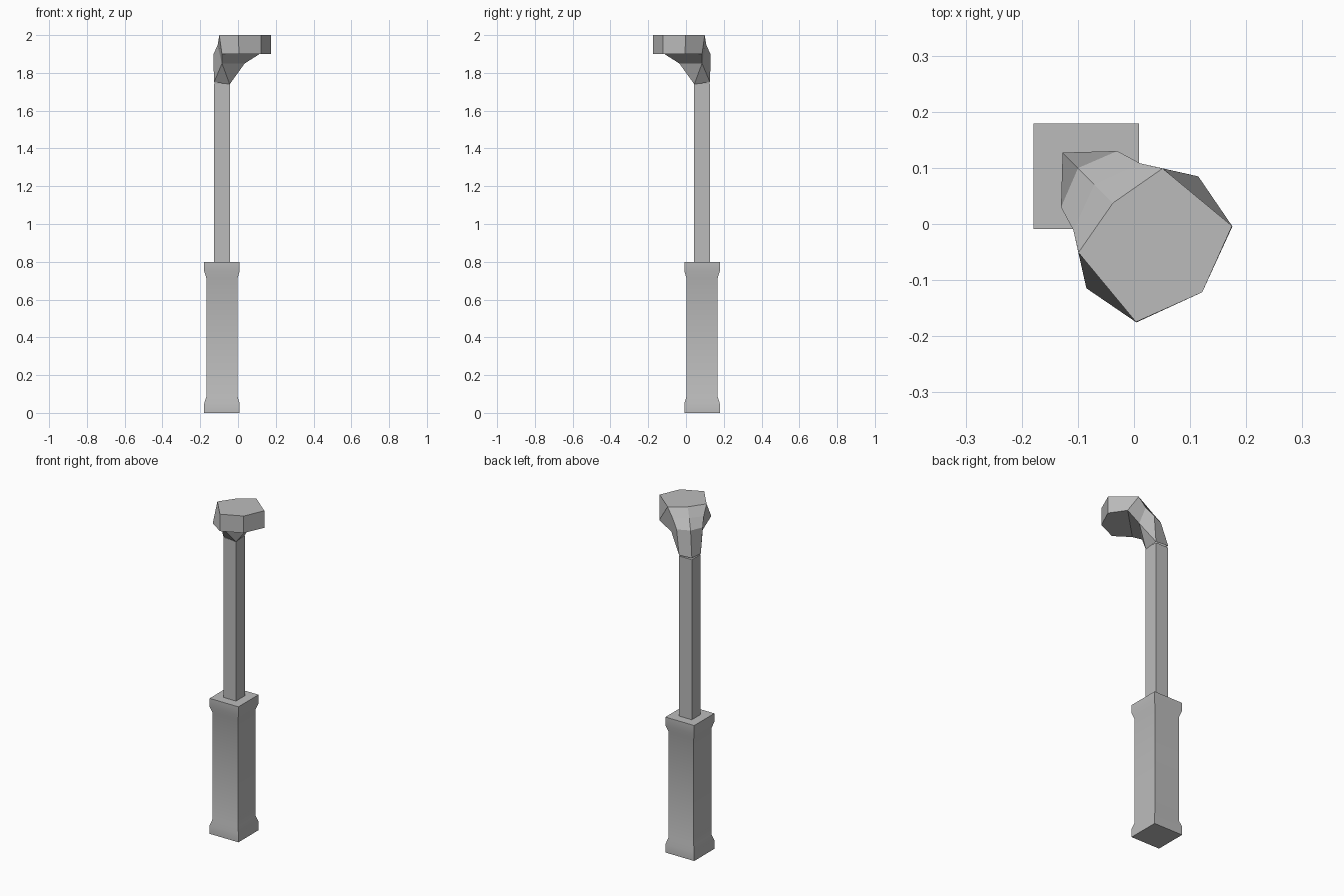
import bpy, bmesh, math

cube = bpy.data.objects.get("Cube")
if cube:
    bpy.data.objects.remove(cube, do_unlink=True)

metal = bpy.data.materials.new("plain_grey")
metal.use_nodes = True
GREY = (0.5, 0.5, 0.5, 1)
metal.diffuse_color = GREY
metal.node_tree.nodes["Principled BSDF"].inputs["Base Color"].default_value = GREY

AXIS = 0.085  # offset of the square bar from the centre


def make_object(name, bm):
    bmesh.ops.recalc_face_normals(bm, faces=bm.faces)
    mesh = bpy.data.meshes.new(name)
    bm.to_mesh(mesh)
    bm.free()
    mesh.materials.append(metal)
    obj = bpy.data.objects.new(name, mesh)
    bpy.context.collection.objects.link(obj)
    return obj


def square_bar(name, profile):
    """Loft square sections given as (half width, height), capped at both ends."""
    bm = bmesh.new()
    rings = []
    for half, z in profile:
        rings.append([bm.verts.new((-AXIS + sx * half, AXIS + sy * half, z))
                      for sx, sy in ((-1, -1), (1, -1), (1, 1), (-1, 1))])
    for low, high in zip(rings, rings[1:]):
        for i in range(4):
            j = (i + 1) % 4
            bm.faces.new((low[i], low[j], high[j], high[i]))
    bm.faces.new(rings[0])
    bm.faces.new(rings[-1])
    return make_object(name, bm)


# Grip with a flared collar at each end
WIDE, SLIM = 0.094, 0.083
lower = [(WIDE, 0), (WIDE, 0.05), (SLIM, 0.085)]
upper = [(half, 0.8 - z) for half, z in reversed(lower)]
grip = square_bar("grip", lower + upper)
bpy.ops.object.select_all(action="DESELECT")
bpy.context.view_layer.objects.active = grip
grip.select_set(True)
bpy.ops.object.shade_smooth_by_angle(angle=math.radians(30))

# Slim shaft
square_bar("shaft", [(0.0415, 0.79), (0.0415, 1.745)])

# Bent head: half of it, forward along local x, mirrored across local y
points = {
    "shaft_back": (-0.18, 0, 1.755), "shaft_side": (-0.121, 0.059, 1.75),
    "shaft_front": (-0.062, 0, 1.74),
    "elbow_back": (-0.141, 0, 1.9), "elbow_side": (-0.113, 0.071, 1.9),
    "bend_back": (-0.1, 0, 1.955), "bend_side": (-0.069, 0.084, 1.945),
    "throat": (-0.035, 0.085, 1.85), "throat_mid": (-0.035, 0, 1.85),
    "cap_back": (-0.053, 0, 2), "cap_side": (-0.034, 0.106, 2),
    "cap_front": (0.126, 0.121, 2), "cap_tip": (0.172, 0, 2),
    "base_side": (0.021, 0.141, 1.9), "base_mid": (0.021, 0, 1.9),
    "base_front": (0.127, 0.121, 1.9), "base_tip": (0.172, 0, 1.9),
}
faces = (
    "shaft_back shaft_side elbow_side elbow_back",
    "elbow_back elbow_side bend_side bend_back",
    "bend_back bend_side cap_side cap_back",
    "shaft_side throat elbow_side",
    "shaft_side shaft_front throat",
    "shaft_front throat_mid throat",
    "elbow_side throat bend_side",
    "bend_side throat base_side cap_side",
    "throat throat_mid base_mid base_side",
    "cap_side base_side base_front cap_front",
    "cap_front base_front base_tip cap_tip",
    "base_side base_mid base_tip base_front",
    "cap_back cap_side cap_front cap_tip",
)
bm = bmesh.new()
verts = {name: bm.verts.new(co) for name, co in points.items()}
for face in faces:
    bm.faces.new([verts[name] for name in face.split()])
head = make_object("bent_head", bm)
# Outward normals: the flat cap must face up
if max(head.data.polygons, key=lambda p: p.center.z).normal.z < 0:
    head.data.flip_normals()
head.rotation_euler.z = -math.pi / 4
mirror = head.modifiers.new("mirror", "MIRROR")
mirror.use_axis = (False, True, False)
mirror.use_clip = True
